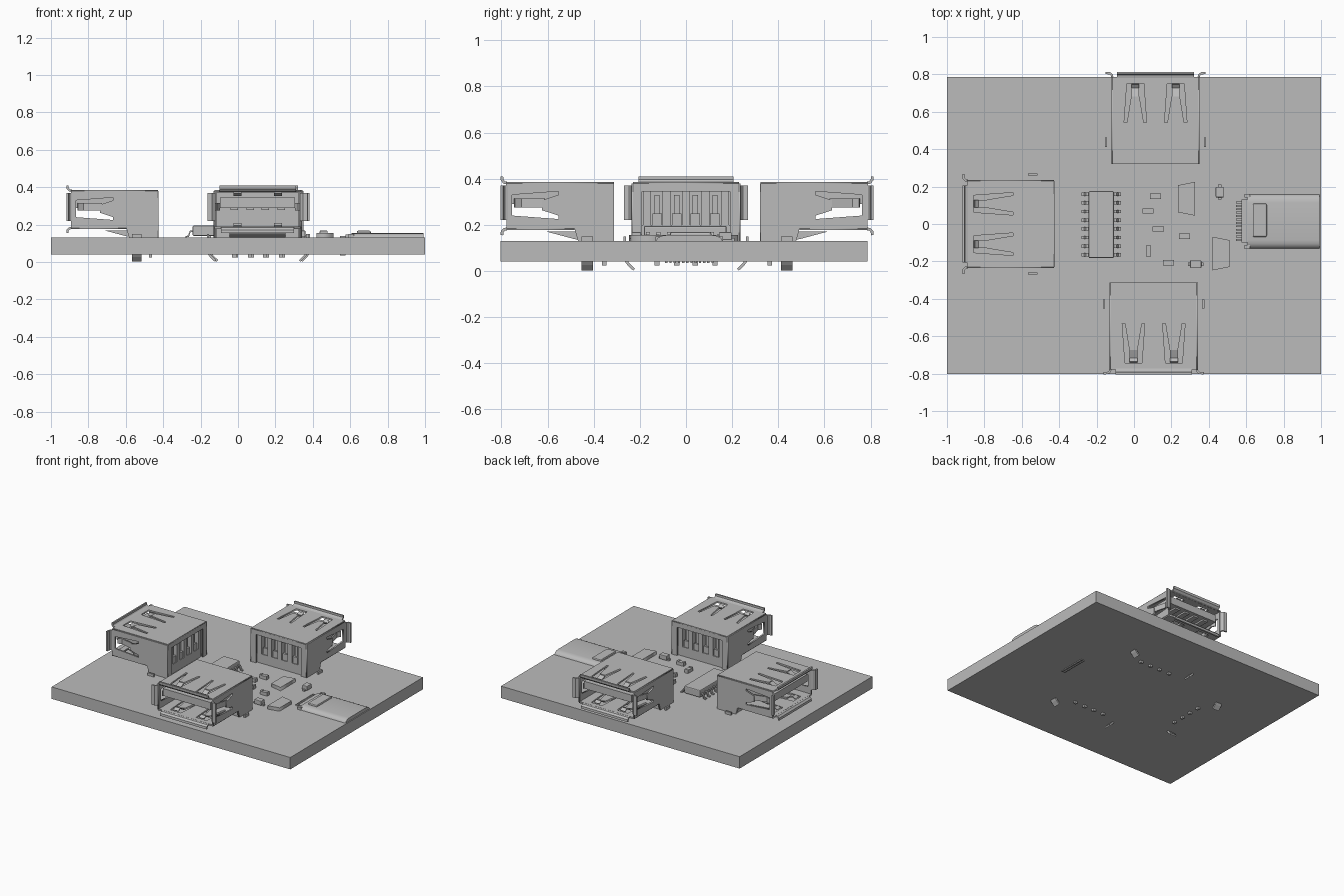
import bpy, bmesh
from mathutils import Matrix, Vector

if "Cube" in bpy.data.objects:
    bpy.data.objects.remove(bpy.data.objects["Cube"])

GREY = (0.5, 0.5, 0.5, 1)
mat = bpy.data.materials.new("plain grey")
mat.use_nodes = True
mat.diffuse_color = GREY
mat.node_tree.nodes["Principled BSDF"].inputs["Base Color"].default_value = GREY

I = Matrix.Identity(4)
SIDE = Matrix(((0, 0, 1), (1, 0, 0), (0, 1, 0))).to_4x4()   # outline in (depth, height)
BACK = Matrix(((1, 0, 0), (0, 0, -1), (0, 1, 0))).to_4x4()  # outline in (across, height)


def move(x, y, z):
    return Matrix.Translation((x, y, z))


def add(name, bm, place):
    bmesh.ops.recalc_face_normals(bm, faces=bm.faces)
    me = bpy.data.meshes.new(name)
    bm.to_mesh(me)
    bm.free()
    me.materials.append(mat)
    ob = bpy.data.objects.new(name, me)
    bpy.context.collection.objects.link(ob)
    ob.matrix_world = place
    return ob


def box(name, x, y, z, place=I, bevel=0):
    """Box from three (low, high) ranges."""
    bm = bmesh.new()
    bmesh.ops.create_cube(bm, size=1)
    for v in bm.verts:
        v.co = Vector([(a + b) / 2 + c * (b - a) for (a, b), c in zip((x, y, z), v.co)])
    ob = add(name, bm, place)
    if bevel:
        mod = ob.modifiers.new("bevel", "BEVEL")
        mod.width, mod.segments = bevel, 2
    return ob


def plate(name, loops, thick, basis, place=I):
    """Sheet with an outer loop and holes, filled as a flat curve."""
    cu = bpy.data.curves.new(name, "CURVE")
    cu.dimensions, cu.fill_mode, cu.extrude = "2D", "BOTH", thick / 2
    for loop in loops:
        sp = cu.splines.new("POLY")
        sp.points.add(len(loop) - 1)
        for p, (a, b) in zip(sp.points, loop):
            p.co = (a, b, 0, 1)
        sp.use_cyclic_u = True
    tmp = bpy.data.objects.new(name, cu)
    bpy.context.collection.objects.link(tmp)
    dg = bpy.context.evaluated_depsgraph_get()
    me = bpy.data.meshes.new_from_object(tmp.evaluated_get(dg))
    bm = bmesh.new()
    bm.from_mesh(me)
    bpy.data.objects.remove(tmp)
    bpy.data.meshes.remove(me)
    bmesh.ops.remove_doubles(bm, verts=bm.verts, dist=1e-5)
    bm.transform(basis)
    return add(name, bm, place)


def ribbon(name, path, width, basis, place=I, thick=0.012):
    """Bent metal strip: path in (y, z), width along x."""
    bm = bmesh.new()
    rows = [[bm.verts.new((s * width / 2, y, z)) for s in (-1, 1)] for y, z in path]
    for a, b in zip(rows, rows[1:]):
        bm.faces.new((a[0], a[1], b[1], b[0]))
    bm.transform(basis)
    ob = add(name, bm, place)
    mod = ob.modifiers.new("thickness", "SOLIDIFY")
    mod.thickness, mod.offset = thick, 0


def rect(a, b, c, d):
    return [(a, c), (b, c), (b, d), (a, d)]


def slot(c, near, far, tip):
    """Cut-out around a tapered spring finger rooted at its far end."""
    return [(c - .06, far), (c - .045, near), (c + .045, near), (c + .06, far),
            (c + .045, far), (c + .022, tip), (c - .022, tip), (c - .045, far)]


def receptacle(label, place):
    """Large socket: mouth at y = 0, depth along +y."""
    W, TOP, FLOOR, BASE = .23, .38, .183, .13
    def n(part):
        return label + "_" + part
    # shell sheets
    fingers = [slot(c, .06, .27, .13) for c in (-.108, .108)]
    plate(n("shell_top"), [rect(-W, W, .025, .49)] + fingers, .012, move(0, 0, TOP), place)
    plate(n("shell_floor"), [rect(-W, W, .025, .32)] + fingers, .012, move(0, 0, FLOOR), place)
    side = [(.025, FLOOR), (.32, FLOOR), (.335, BASE), (.49, BASE), (.49, TOP), (.025, TOP)]
    finger = [(d, z) for z, d in slot(.285, .05, .25, .18)]
    for s in (-1, 1):
        plate(n("shell_side"), [side, finger], .012, move(s * W, 0, 0) @ SIDE, place)
    arch = [(-W, BASE), (-.19, BASE), (-.19, .345), (.19, .345), (.19, BASE), (W, BASE),
            (W, TOP), (-W, TOP)]
    plate(n("shell_back"), [arch], .012, move(0, .485, 0) @ BACK, place)
    # flared mouth lips
    ribbon(n("top_lip"), [(.03, TOP), (.015, .384), (.006, .394), (.005, .41)], .41, I, place)
    ribbon(n("lower_lip"), [(.03, FLOOR), (.015, .18), (.006, .17), (.005, .155)], .39, I, place)
    for s in (-1, 1):
        wing = Matrix(((0, 0, s, 0), (0, 1, 0, 0), (1, 0, 0, .295), (0, 0, 0, 1)))
        ribbon(n("side_wing"), [(.03, W), (.015, .234), (.006, .245), (.005, .268)], .15, wing, place)
        ribbon(n("side_spring"), [(.19, W), (.13, .215), (.09, .205), (.06, .22)], .04, wing, place, .008)
        # solder legs bent inward under the board
        ribbon(n("solder_leg"), [(.265, .15), (.265, .05), (.25, .03), (.225, .006)], .05,
               Matrix(((0, s, 0, 0), (1, 0, 0, .375), (0, 0, 1, 0), (0, 0, 0, 1))), place)
        for z, d in ((TOP, -1), (FLOOR, 1)):
            path = [(.14, z), (.11, z + d * .012), (.085, z + d * .022), (.065, z + d * .008)]
            ribbon(n("spring_tip"), path, .042, move(s * .108, 0, 0), place, .008)
    # insulator with a contact tongue and ribbed rear
    box(n("tongue"), (-.2, .2), (.04, .4), (.29, .345), place)
    box(n("insulator"), (-.222, .222), (.34, .44), (BASE, .372), place)
    box(n("rear_foot"), (-.19, .19), (.44, .475), (BASE, .2), place)
    plate(n("lower_wedge"), [[(.2, .17), (.34, .17), (.34, .135), (.32, .138)]], .3, SIDE, place)
    for x in (-.17, -.085, 0, .085, .17):
        box(n("rear_rib"), (x - .017, x + .017), (.44, .478), (.2, .35), place)
    for x in (-.125, -.04, .04, .125):
        box(n("contact"), (x - .02, x + .02), (.06, .34), (.278, .29), place)
        box(n("pin"), (x - .011, x + .011), (.44, .458), (.024, .33), place)
        box(n("pin_shoulder"), (x - .02, x + .02), (.44, .47), (.19, .25), place)


# circuit board
box("circuit_board", (-1, 1), (-.803, .787), (.04, .13))

# three large sockets facing front, back and the -x side
for label, x, y, turn in (("front_socket", .105, -.803, 0), ("back_socket", .115, .812, 180),
                          ("side_socket", -.917, 0, -90)):
    receptacle(label, move(x, y, 0) @ Matrix.Rotation(turn * 3.14159265 / 180, 4, "Z"))

# controller chip with gull-wing leads
box("chip_body", (-.242, -.108), (-.182, .176), (.14, .195), bevel=.006)
for i in range(8):
    for s in (-1, 1):
        ribbon("chip_lead", [(.06, .165), (.08, .165), (.09, .138), (.105, .136)], .018,
               Matrix(((0, s, 0, -.175), (1, 0, 0, -.165 + i * .0463), (0, 0, 1, 0), (0, 0, 0, 1))),
               thick=.008)

# slim socket sunk into the +x edge
half = [(.145, .1), (.145, .128), (.137, .143), (.12, .152), (.1, .155)]
outline = half + [(-y, z) for y, z in reversed(half)]
plate("slim_socket_shell", [outline], .385, move(.8, .014, 0) @ SIDE)
box("slim_socket_hump", (.635, .71), (-.07, .11), (.13, .168), bevel=.008)
box("slim_socket_rear", (.575, .62), (-.1, .13), (.12, .148))
for s in (-1, 1):
    box("slim_socket_ear", (.59, .62), (.014 + s * .137 - .01, .014 + s * .137 + .01), (.12, .15))
for i in range(12):
    y = -.085 + i * .0182
    box("slim_socket_pin", (.545, .575), (y - .005, y + .005), (.034, .139))


def small_part(x, y, along_x, body, ends):
    """Two-ended surface-mount part: body with slightly taller end caps."""
    for a, b, h in ((-.016, .016, body), (-.03, -.016, ends), (.016, .03, ends)):
        r, q = (x + a, x + b), (y - .014, y + .014)
        if not along_x:
            r, q = (x - .014, x + .014), (y + a, y + b)
        box("small_component", r, q, (.13, .13 + h))


for x, y, flat in ((.115, .148, True), (.075, .07, True), (.13, -.027, True),
                   (.27, -.065, True), (.078, -.145, False), (.185, -.207, True)):
    small_part(x, y, flat, .024, .028)

# diodes with end leads
for x, y, along_x in ((.458, .17, False), (.33, -.215, True)):
    a, b = (.03, .021) if along_x else (.021, .028)
    box("diode_body", (x - a, x + a), (y - b, y + b), (.134, .168), bevel=.004)
    a, b = (a + .012, .009) if along_x else (.009, b + .012)
    box("diode_lead", (x - a, x + a), (y - b, y + b), (.13, .142))

# flat tapered packages
for x, y, s in ((.28, .135, 1), (.465, -.158, -1)):
    shape = [(-s * .045, -.072), (s * .045, -.09), (s * .045, .09), (-s * .045, .072)]
    plate("flat_package", [shape], .026, move(x, y, .143))
